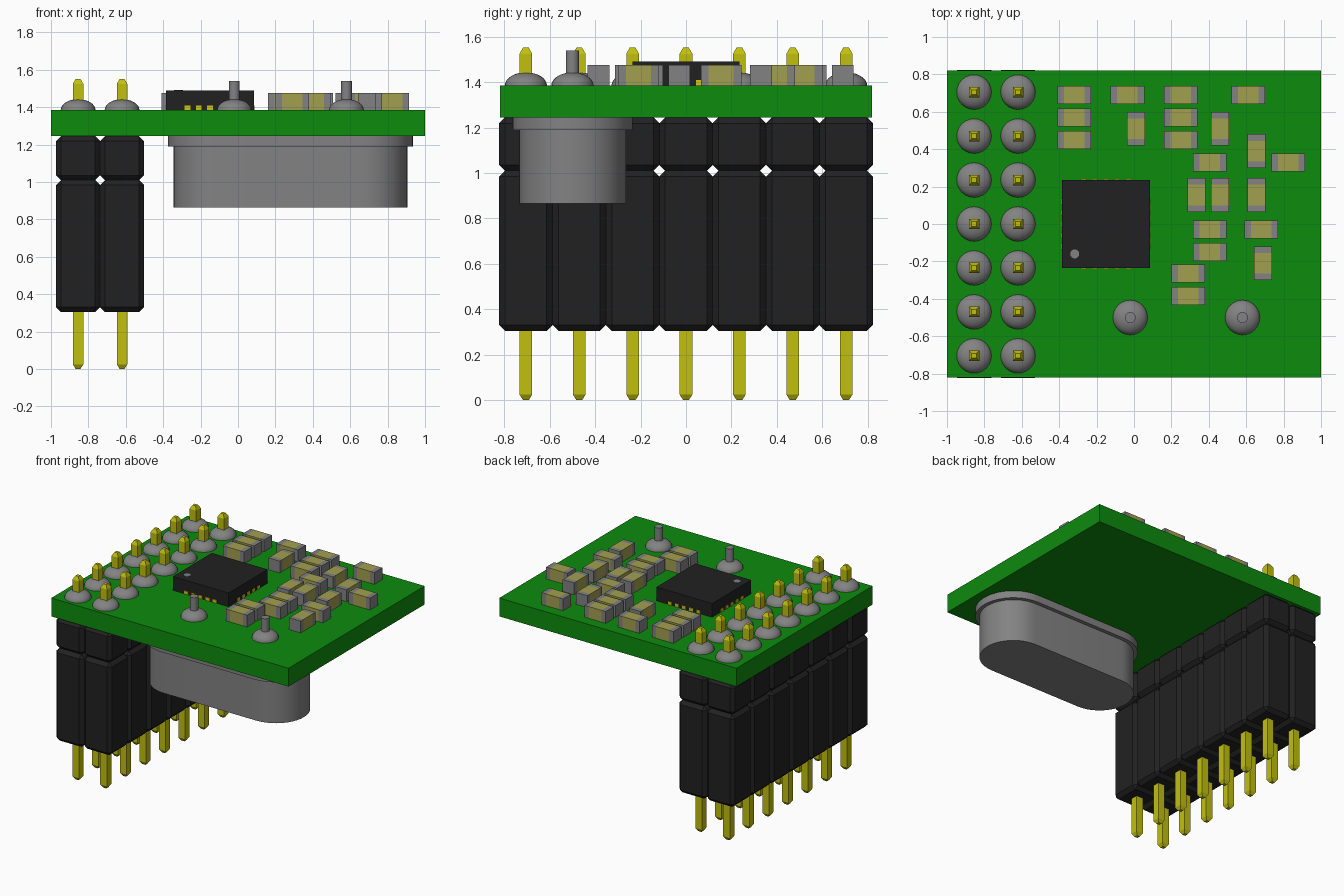
import bpy, bmesh, math
from mathutils import Matrix, Vector

cube = bpy.data.objects.get("Cube")
if cube:
    bpy.data.objects.remove(cube, do_unlink=True)


def material(name, r, g, b):
    m = bpy.data.materials.new(name)
    m.use_nodes = True
    m.diffuse_color = (r, g, b, 1)
    m.node_tree.nodes["Principled BSDF"].inputs["Base Color"].default_value = (r, g, b, 1)
    return m


GREEN = material("board green", 0.004, 0.26, 0.004)
YELLOW = material("pin yellow", 0.53, 0.53, 0.005)
BLACK = material("plastic black", 0.0155, 0.0155, 0.0155)
GREY = material("metal grey", 0.225, 0.225, 0.225)
TAN = material("ceramic tan", 0.36, 0.35, 0.08)
GOLD = material("pad gold", 0.65, 0.55, 0.01)

BOARD_BOTTOM, BOARD_TOP = 1.245, 1.385
PIN_X = (-0.855, -0.62)
PITCH = 0.235
PIN_Y = [PITCH * i for i in range(-3, 4)]


def finish(name, bm, *mats, smooth=False):
    mesh = bpy.data.meshes.new(name)
    bm.to_mesh(mesh)
    bm.free()
    ob = bpy.data.objects.new(name, mesh)
    bpy.context.collection.objects.link(ob)
    for m in mats:
        mesh.materials.append(m)
    if smooth:
        bpy.ops.object.select_all(action='DESELECT')
        ob.select_set(True)
        bpy.context.view_layer.objects.active = ob
        bpy.ops.object.shade_smooth_by_angle(angle=math.radians(35))
    return ob


def box(bm, x, y, z0, z1, sx, sy, bevel=0, mat=0):
    """Box centred on x, y and standing between z0 and z1."""
    mtx = Matrix.Translation((x, y, (z0 + z1) / 2)) @ Matrix.Diagonal((sx, sy, z1 - z0, 1))
    verts = bmesh.ops.create_cube(bm, size=1, matrix=mtx)["verts"]
    for f in {f for v in verts for f in v.link_faces}:
        f.material_index = mat
    if bevel:
        edges = list({e for v in verts for e in v.link_edges})
        bmesh.ops.bevel(bm, geom=edges, offset=bevel, segments=1, affect='EDGES')


def extrude_outline(bm, points, z0, z1):
    face = bm.faces.new([bm.verts.new((x, y, z0)) for x, y in points])
    new = bmesh.ops.extrude_face_region(bm, geom=[face])["geom"]
    bmesh.ops.translate(bm, vec=Vector((0, 0, z1 - z0)),
                        verts=[v for v in new if isinstance(v, bmesh.types.BMVert)])
    bmesh.ops.recalc_face_normals(bm, faces=bm.faces)


def stadium(cx, cy, half_straight, r, steps=20):
    pts = []
    for side, start in ((1, -math.pi / 2), (-1, math.pi / 2)):
        for i in range(steps + 1):
            a = start + math.pi * i / steps
            pts.append((cx + side * half_straight + r * math.cos(a), cy + r * math.sin(a)))
    return pts


def circle(cx, cy, r, n=24):
    return [(cx + r * math.cos(math.tau * i / n), cy + r * math.sin(math.tau * i / n))
            for i in range(n)]


def dome(bm, x, y, r=0.093, h=0.058):
    """Flattened half ball of solder resting on the board."""
    mtx = Matrix.Translation((x, y, BOARD_TOP)) @ Matrix.Diagonal((r, r, h, 1))
    verts = bmesh.ops.create_uvsphere(bm, u_segments=24, v_segments=16, radius=1, matrix=mtx)["verts"]
    bmesh.ops.delete(bm, geom=[v for v in verts if v.co.z < BOARD_TOP - 0.001], context='VERTS')


# Circuit board
bm = bmesh.new()
box(bm, 0, 0, BOARD_BOTTOM, BOARD_TOP, 2, 1.64)
finish("circuit_board", bm, GREEN)

# Header and socket housings, one chamfered cell for each pin
for name, z0, z1 in (("socket_housing", 0.305, 1.01), ("header_housing", 1.01, 1.245)):
    bm = bmesh.new()
    for x in PIN_X:
        for y in PIN_Y:
            box(bm, x, y, z0, z1, PITCH, PITCH, bevel=0.026)
    finish(name, bm, BLACK)

# Square pins with tapered tips
bm = bmesh.new()
for x in PIN_X:
    for y in PIN_Y:
        box(bm, x, y, 0.025, 1.525, 0.056, 0.056)
for f in [f for f in bm.faces if abs(f.normal.z) > 0.9]:
    up = 0.027 if f.normal.z > 0 else -0.025
    centre = f.calc_center_median()
    tip = bmesh.ops.extrude_discrete_faces(bm, faces=[f])["faces"][0]
    for v in tip.verts:
        v.co = centre + (v.co - centre) * 0.45 + Vector((0, 0, up))
finish("header_pins", bm, YELLOW)

# Solder domes on the header pins and crystal leads
LEADS = ((-0.02, -0.5), (0.58, -0.5))
bm = bmesh.new()
for x in PIN_X:
    for y in PIN_Y:
        dome(bm, x, y)
for x, y in LEADS:
    dome(bm, x, y)
finish("solder_joints", bm, GREY, smooth=True)

bm = bmesh.new()
for x, y in LEADS:
    extrude_outline(bm, circle(x, y, 0.029), BOARD_BOTTOM, 1.54)
finish("crystal_leads", bm, GREY, smooth=True)

# Crystal can and its flange under the board
for name, r, z0 in (("crystal_can", 0.235, 0.865), ("crystal_flange", 0.264, 1.19)):
    bm = bmesh.new()
    extrude_outline(bm, stadium(0.281, -0.5, 0.39, r), z0, BOARD_BOTTOM)
    finish(name, bm, GREY, smooth=True)

# Main chip with a corner mark and edge pads
CHIP_X, CHIP_HALF, CHIP_TOP = -0.15, 0.235, 1.49
bm = bmesh.new()
box(bm, CHIP_X, 0, BOARD_TOP, CHIP_TOP, 2 * CHIP_HALF, 2 * CHIP_HALF)
finish("chip", bm, BLACK)

bm = bmesh.new()
extrude_outline(bm, circle(-0.317, -0.16, 0.024), CHIP_TOP - 0.002, CHIP_TOP + 0.002)
finish("chip_corner_mark", bm, GREY)

bm = bmesh.new()
for i in range(-2, 3):
    for side in (-1, 1):
        d, s = side * CHIP_HALF, i * 0.06
        box(bm, CHIP_X + s, d, BOARD_TOP, 1.41, 0.031, 0.009)
        box(bm, CHIP_X + d, s, BOARD_TOP, 1.41, 0.009, 0.031)
finish("chip_pads", bm, GOLD)

# Small surface parts: tan body with a grey cap at each end
ACROSS = [(-0.32, 0.69), (-0.32, 0.57), (-0.32, 0.45), (-0.035, 0.69),
          (0.25, 0.69), (0.25, 0.57), (0.25, 0.45), (0.61, 0.69),
          (0.405, 0.33), (0.825, 0.33), (0.405, -0.03), (0.405, -0.15),
          (0.68, -0.03), (0.29, -0.265), (0.29, -0.385)]
ALONG = [(0.01, 0.51), (0.46, 0.51), (0.655, 0.39), (0.335, 0.155),
         (0.46, 0.155), (0.655, 0.155), (0.69, -0.21)]
LENGTH, WIDTH, CAP, PART_TOP = 0.18, 0.096, 0.035, 1.475
for name, places, turned in (("chip_parts_across", ACROSS, False), ("chip_parts_along", ALONG, True)):
    bm = bmesh.new()
    for x, y in places:
        for offset, length, mat in ((0, LENGTH - 2 * CAP, 0),
                                    ((LENGTH - CAP) / 2, CAP, 1),
                                    ((CAP - LENGTH) / 2, CAP, 1)):
            if turned:
                box(bm, x, y + offset, BOARD_TOP, PART_TOP, WIDTH, length, mat=mat)
            else:
                box(bm, x + offset, y, BOARD_TOP, PART_TOP, length, WIDTH, mat=mat)
    finish(name, bm, TAN, GREY)
